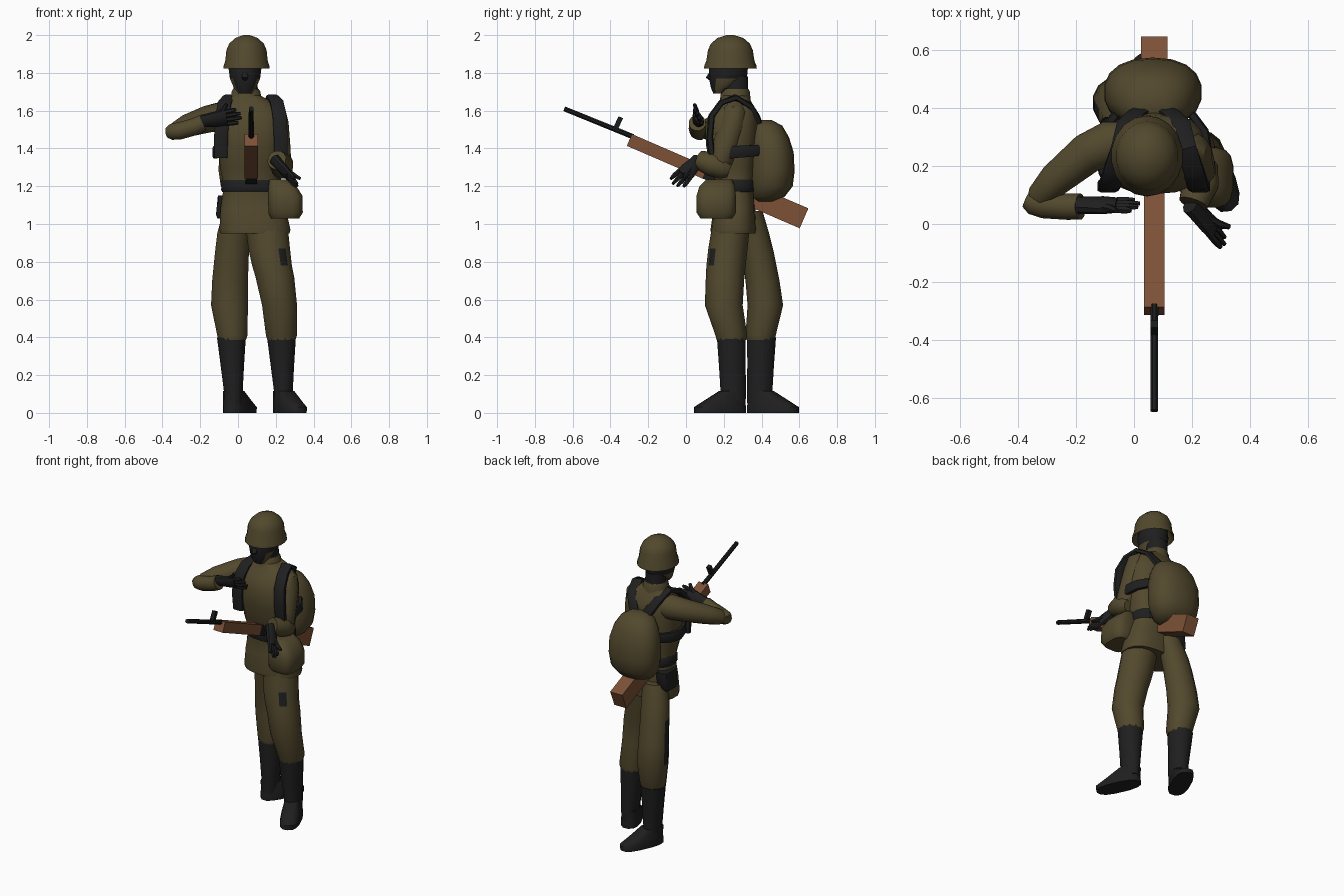
import bpy, bmesh, math
from mathutils import Vector, Matrix


def material(name, rgb):
    m = bpy.data.materials.new(name)
    m.diffuse_color = (*rgb, 1)
    return m


OLIVE = material("olive cloth", (0.084, 0.065, 0.026))
BLACK = material("black leather", (0.0135, 0.0135, 0.0145))
WOOD = material("brown wood", (0.205, 0.083, 0.038))
STEEL = material("gun steel", (0.0095, 0.0115, 0.0105))


def finish(name, bm, mats, rule=None):
    bmesh.ops.recalc_face_normals(bm, faces=bm.faces[:])
    if rule:
        for f in bm.faces:
            f.material_index = 1 if rule(f.calc_center_median(), f.normal) else 0
    me = bpy.data.meshes.new(name)
    bm.to_mesh(me)
    bm.free()
    for m in mats:
        me.materials.append(m)
    ob = bpy.data.objects.new(name, me)
    bpy.context.collection.objects.link(ob)
    return ob


def skin(name, rings, mats, rule=None):
    """Join rings of points into a closed body."""
    bm = bmesh.new()
    vs = [[bm.verts.new(p) for p in r] for r in rings]
    n = len(vs[0])
    for a, b in zip(vs, vs[1:]):
        for i in range(n):
            j = (i + 1) % n
            bm.faces.new((a[i], a[j], b[j], b[i]))
    bm.faces.new(vs[0])
    bm.faces.new(vs[-1])
    return finish(name, bm, mats, rule)


def oval(n, p):
    out = []
    for i in range(n):
        t = 2 * math.pi * (i + 0.5) / n
        c, s = math.cos(t), math.sin(t)
        out.append((math.copysign(abs(c) ** (2 / p), c), math.copysign(abs(s) ** (2 / p), s)))
    return out


def stack(name, rows, *mats, n=16, p=2.0, rule=None):
    """Horizontal ovals: z, centre x, centre y, radius x, radius y, turn in degrees."""
    rings = []
    for z, cx, cy, rx, ry, *turn in rows:
        rot = Matrix.Rotation(math.radians(turn[0] if turn else 0), 3, 'Z')
        rings.append([Vector((cx, cy, z)) + rot @ Vector((u * rx, v * ry, 0)) for u, v in oval(n, p)])
    return skin(name, rings, mats, rule)


def tube(name, rows, mat, side=(0, 0, 1), n=10, p=2.0):
    """Ovals along a path: x, y, z, half width along side, half thickness."""
    pts = [Vector(r[:3]) for r in rows]
    rings = []
    for i, r in enumerate(rows):
        t = (pts[min(i + 1, len(pts) - 1)] - pts[max(i - 1, 0)]).normalized()
        b = Vector(side)
        b = (b - t * b.dot(t)).normalized()
        c = t.cross(b)
        rings.append([pts[i] + b * u * r[3] + c * v * r[-1] for u, v in oval(n, p)])
    return skin(name, rings, [mat])


def bar(name, y0, z0, y1, z1, w, h, mat, x=0.07):
    """Square bar in the rifle's plane."""
    bm = bmesh.new()
    length = math.hypot(y1 - y0, z1 - z0)
    m = (Matrix.Translation((x, (y0 + y1) / 2, (z0 + z1) / 2))
         @ Matrix.Rotation(math.atan2(z1 - z0, y1 - y0), 4, 'X')
         @ Matrix.Diagonal((w, length, h, 1)))
    bmesh.ops.create_cube(bm, size=1, matrix=m)
    return finish(name, bm, [mat])


# helmet with hollow underside
HX, HY = 0.045, 0.235
stack("helmet", [(z, HX, HY, a, b) for z, a, b in [
    (1.88, .09, .1), (1.835, .112, .125), (1.822, .125, .14), (1.838, .123, .138),
    (1.865, .114, .127), (1.92, .108, .119), (1.955, .093, .103), (1.985, .06, .068),
    (2.0, .018, .02)]], OLIVE, n=18)

# head: dark face and nape, olive cheeks
stack("head", [(1.69, .037, .175, .035, .03), (1.72, .037, .19, .06, .058),
               (1.77, .037, .222, .082, .1), (1.83, .037, .225, .09, .103),
               (1.9, .04, .23, .08, .095)], BLACK, OLIVE, n=14,
      rule=lambda c, m: c.z < 1.78 and abs(m.x) > .7 and c.y < .27)
tube("nose", [(.037, .14, 1.81, .012), (.037, .122, 1.775, .018), (.037, .14, 1.762, .012)],
     BLACK, (1, 0, 0), 8)
stack("neck", [(1.64, .042, .265, .066, .066), (1.78, .04, .265, .066, .066)], BLACK, n=12)
stack("collar", [(1.63, .045, .26, .09, .085), (1.7, .042, .262, .078, .076),
                 (1.715, .042, .262, .07, .068)], OLIVE, n=14)

# jacket and belt
stack("jacket", [(.95, .09, .25, .185, .118), (.97, .09, .25, .19, .12), (1.08, .08, .255, .175, .11),
                 (1.2, .067, .26, .144, .1), (1.3, .066, .25, .163, .12), (1.42, .07, .242, .178, .137),
                 (1.53, .07, .245, .18, .142), (1.6, .065, .255, .165, .12),
                 (1.64, .06, .26, .135, .09), (1.68, .045, .26, .075, .07)], OLIVE, n=18, p=2.5)
stack("belt", [(1.17, .068, .259, .153, .108), (1.18, .068, .259, .159, .114),
               (1.225, .068, .259, .157, .113), (1.235, .068, .259, .152, .107)], BLACK, n=18, p=2.5)
stack("side_bag", [(1.03, .25, .16, .075, .085), (1.06, .252, .16, .092, .105),
                   (1.15, .25, .16, .092, .105), (1.2, .235, .165, .075, .095),
                   (1.235, .215, .175, .05, .07)], OLIVE, n=16, p=3.5)
stack("rear_pouch", [(1.03, -.075, .305, .035, .05), (1.05, -.075, .305, .042, .065),
                     (1.15, -.065, .305, .042, .065)], BLACK, n=12, p=5)

# trousers, one leg forward and one leg back
stack("front_trouser_leg", [(.385, .23, .24, .076, .078), (.41, .23, .24, .084, .084),
                            (.57, .22, .2, .095, .1), (.72, .195, .207, .105, .102),
                            (.78, .18, .212, .108, .104), (.87, .165, .222, .113, .104),
                            (1.0, .15, .24, .115, .1)], OLIVE, BLACK, n=14,
      rule=lambda c, m: .78 < c.z < .87 and m.x > .3 and -.85 < m.y < -.6)
stack("rear_trouser_leg", [(.385, -.03, .395, .074, .074), (.41, -.03, .395, .082, .08),
                           (.57, -.045, .42, .1, .094), (.7, -.042, .405, .097, .09),
                           (.85, -.032, .38, .092, .085), (.95, -.022, .36, .09, .08),
                           (1.07, .0, .33, .08, .075)], OLIVE, BLACK, n=14,
      rule=lambda c, m: .5 < c.z < .86 and m.x < -.7 and -.35 < m.y < .35)

# boots, the rear one facing backwards
for name, dx, flip in (("front", 0, 1), ("rear", -.265, -1)):
    def fy(y):
        return y if flip > 0 else .64 - y
    stack(name + "_boot_shaft", [(.05, .24 + dx, fy(.25), .05, .068), (.12, .24 + dx, fy(.25), .052, .07),
                                 (.25, .235 + dx, fy(.245), .064, .073),
                                 (.4, .23 + dx, fy(.24), .079, .079)], BLACK, n=12)
    stack(name + "_boot_foot", [(0, .275 + dx, fy(.18), .062, .148, 24 * flip),
                                (.03, .275 + dx, fy(.18), .063, .148, 24 * flip),
                                (.06, .263 + dx, fy(.2), .058, .118, 24 * flip),
                                (.115, .242 + dx, fy(.245), .048, .072, 24 * flip)],
          BLACK, n=14, p=2.6)

# raised arm
tube("raised_upper_arm", [(-.02, .29, 1.57, .065), (-.08, .28, 1.57, .08), (-.16, .245, 1.555, .072),
                          (-.27, .155, 1.52, .06), (-.325, .095, 1.495, .048),
                          (-.345, .075, 1.485, .03)], OLIVE, n=12)
tube("raised_forearm", [(-.372, .085, 1.485, .03), (-.35, .075, 1.488, .044), (-.31, .065, 1.493, .047),
                        (-.23, .06, 1.515, .047), (-.185, .06, 1.535, .046)], OLIVE, n=12)

# lowered arm
tube("lowered_upper_arm", [(.17, .27, 1.63, .035), (.19, .26, 1.6, .062), (.2, .245, 1.53, .07),
                           (.21, .205, 1.4, .07), (.222, .18, 1.32, .062), (.225, .17, 1.28, .04)],
     OLIVE, (1, 0, 0), 12)
tube("lowered_forearm", [(.235, .23, 1.28, .035), (.235, .2, 1.29, .056), (.23, .14, 1.315, .065),
                         (.205, .07, 1.34, .052)], OLIVE, n=12)


def hand(name, wrist, tip, spread, thumb):
    """Gloved hand: palm, four fingers and a thumb."""
    w, t, s = Vector(wrist), Vector(tip), Vector(spread).normalized()
    at = lambda k, off=0: w.lerp(t, k) + s * off
    tube(name + "_palm", [(*at(-.05), .034, .03), (*at(.15), .038, .028), (*at(.4), .046, .026),
                          (*at(.62), .046, .02)], BLACK, s, 10)
    for i, reach in enumerate((.92, 1, .97, .86)):
        o = (i - 1.5) * .022
        tube(f"{name}_finger_{i + 1}", [(*at(.5, o), .013), (*at(.78, o * 1.15), .013),
                                        (*at(reach, o * 1.2), .008)], BLACK, s, 6)
    th = Vector(thumb)
    tube(name + "_thumb", [(*at(.2), .018), (*(at(.4).lerp(th, .6)), .014), (*th, .009)], BLACK, s, 6)


hand("raised_hand", (-.19, .065, 1.545), (.02, .065, 1.575), (0, -.45, .9), (-.06, .045, 1.635))
hand("lowered_hand", (.2, .06, 1.335), (.315, -.06, 1.205), (.15, .75, -.6), (.33, -.01, 1.24))

# backpack and its straps, mirrored about the body centre
stack("backpack", [(1.12, .065, .42, .07, .05), (1.145, .065, .435, .12, .088),
                   (1.2, .065, .45, .158, .115), (1.28, .065, .455, .17, .12),
                   (1.38, .065, .453, .167, .117), (1.46, .065, .44, .145, .105),
                   (1.52, .065, .425, .108, .085), (1.55, .065, .41, .05, .045)], OLIVE, n=18, p=2.3)
for name, s in (("left", 1), ("right", -1)):
    X = lambda d: .068 + s * d
    tube(name + "_shoulder_strap", [
        (X(.158), .138, 1.35, .036, .018), (X(.158), .126, 1.46, .038, .018),
        (X(.152), .135, 1.57, .038, .018), (X(.138), .185, 1.64, .036, .016),
        (X(.115), .26, 1.67, .034, .016), (X(.095), .34, 1.625, .034, .016),
        (X(.06), .378, 1.56, .032, .018), (X(.02), .392, 1.49, .03, .018)], BLACK, (1, 0, 0), 8, 4)
    tube(name + "_side_strap", [
        (X(.14), .132, 1.4, .035, .014), (X(.174), .175, 1.39, .035, .016),
        (X(.188), .24, 1.38, .034, .016), (X(.175), .32, 1.385, .032, .016),
        (X(.13), .38, 1.39, .03, .016)], BLACK, (0, 0, 1), 8, 4)

# rifle
tube("rifle_barrel", [(.07, -.645, 1.61, .014), (.07, -.28, 1.462, .015)], STEEL, n=8)
bar("rifle_sight", -.378, 1.495, -.345, 1.565, .026, .026, STEEL)
bar("rifle_handguard", -.3, 1.445, .1, 1.272, .07, .068, WOOD)
bar("rifle_receiver", .1, 1.272, .32, 1.165, .06, .066, STEEL)
bar("rifle_stock", .3, 1.17, .625, 1.03, .09, .115, WOOD)

# smooth shading with sharp edges kept
for ob in bpy.context.collection.objects:
    ob.select_set(True)
    bpy.context.view_layer.objects.active = ob
bpy.ops.object.shade_smooth_by_angle(angle=math.radians(42))
